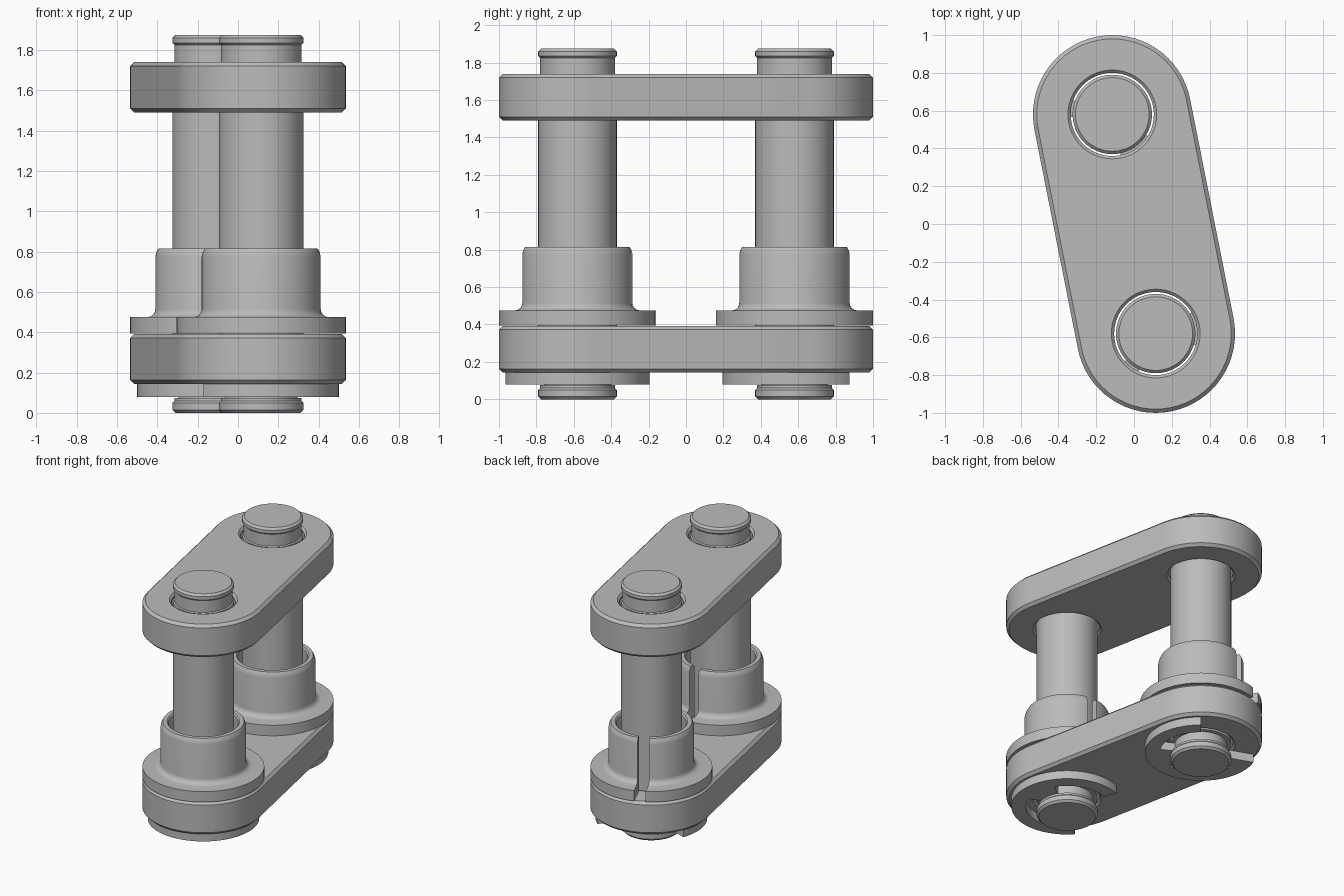
import bpy, bmesh
from math import sin, cos, pi, radians, atan2
from mathutils import Matrix

if "Cube" in bpy.data.objects:
    bpy.data.objects.remove(bpy.data.objects["Cube"], do_unlink=True)

steel = bpy.data.materials.new("grey_steel")
steel.use_nodes = True
GREY = (0.5, 0.5, 0.5, 1)
steel.diffuse_color = GREY
steel.node_tree.nodes["Principled BSDF"].inputs["Base Color"].default_value = GREY

FRONT, BACK = (0.115, -0.58), (-0.115, 0.58)
SEG = 64


def activate(ob):
    bpy.ops.object.select_all(action='DESELECT')
    ob.select_set(True)
    bpy.context.view_layer.objects.active = ob


def make(name, bm):
    bmesh.ops.recalc_face_normals(bm, faces=bm.faces)
    me = bpy.data.meshes.new(name)
    bm.to_mesh(me)
    bm.free()
    ob = bpy.data.objects.new(name, me)
    bpy.context.collection.objects.link(ob)
    me.materials.append(steel)
    return ob


def smooth(ob):
    activate(ob)
    bpy.ops.object.shade_smooth_by_angle(angle=radians(30))


def lathe(name, profile, centre, closed=False):
    """Revolve (radius, z) points; open profiles are capped at both ends."""
    bm = bmesh.new()
    rings = [[bm.verts.new((centre[0] + r * cos(2 * pi * i / SEG),
                            centre[1] + r * sin(2 * pi * i / SEG), z))
              for i in range(SEG)] for r, z in profile]
    pairs = list(zip(rings, rings[1:]))
    if closed:
        pairs.append((rings[-1], rings[0]))
    else:
        bm.faces.new(rings[0])
        bm.faces.new(rings[-1])
    for a, b in pairs:
        for i in range(SEG):
            j = (i + 1) % SEG
            bm.faces.new((a[i], a[j], b[j], b[i]))
    return make(name, bm)


def prism(name, points, z0, z1):
    bm = bmesh.new()
    face = bm.faces.new([bm.verts.new((x, y, z0)) for x, y in points])
    new = bmesh.ops.extrude_face_region(bm, geom=[face])["geom"]
    bmesh.ops.translate(bm, vec=(0, 0, z1 - z0),
                        verts=[v for v in new if isinstance(v, bmesh.types.BMVert)])
    return make(name, bm)


def cut(ob, cutter):
    cutter.hide_render = True
    mod = ob.modifiers.new("cut", 'BOOLEAN')
    mod.operation, mod.solver, mod.object = 'DIFFERENCE', 'EXACT', cutter
    activate(ob)
    bpy.ops.object.modifier_apply(modifier=mod.name)
    bpy.data.objects.remove(cutter, do_unlink=True)


def link_plate(name, z0, z1):
    # Rounded link outline with chamfered rims and two countersunk holes
    axis = atan2(FRONT[1], FRONT[0])
    pts = []
    for c, start in ((FRONT, axis - pi / 2), (BACK, axis + pi / 2)):
        for i in range(33):
            a = start + pi * i / 32
            pts.append((c[0] + 0.409 * cos(a) + 0.011 * cos(a),
                        c[1] + 0.42 * sin(a)))
    ob = prism(name, pts, z0, z1)
    bev = ob.modifiers.new("chamfer", 'BEVEL')
    bev.width, bev.segments, bev.limit_method = 0.02, 1, 'ANGLE'
    bev.angle_limit = radians(60)
    activate(ob)
    bpy.ops.object.modifier_apply(modifier=bev.name)
    for c in (FRONT, BACK):
        cut(ob, lathe("hole_cutter", [(0.245, z0 - 0.01), (0.22, z0 + 0.015),
                                      (0.22, z1 - 0.015), (0.245, z1 + 0.01)], c))
    smooth(ob)


def pin(name, c):
    # Shaft with a retaining groove near each end
    smooth(lathe(name, [(0.195, 0), (0.21, 0.015), (0.21, 0.05), (0.2, 0.06),
                        (0.2, 0.075), (0.18, 0.075), (0.18, 0.145), (0.21, 0.145),
                        (0.21, 1.73), (0.2, 1.735), (0.2, 1.825), (0.21, 1.835),
                        (0.21, 1.86), (0.195, 1.875)], c))


def bushing(name, c, slit_angle):
    # Flanged sleeve with a filleted foot, rounded lip and one slit
    fillet = [(0.335 - 0.04 * sin(t * pi / 8), 0.515 - 0.04 * cos(t * pi / 8))
              for t in range(5)]
    prof = [(0.24, 0.395), (0.42, 0.395), (0.42, 0.475)] + fillet + [
        (0.295, 0.775), (0.29, 0.797), (0.28, 0.815), (0.25, 0.815), (0.24, 0.805)]
    ob = lathe(name, prof, c, closed=True)
    bm = bmesh.new()
    bmesh.ops.create_cube(bm, size=1)
    bm.transform(Matrix.Translation((c[0], c[1], 0.6))
                 @ Matrix.Rotation(radians(slit_angle), 4, 'Z')
                 @ Matrix.Translation((0.35, 0, 0))
                 @ Matrix.Diagonal((0.4, 0.08, 1, 1)))
    cut(ob, make("slit_cutter", bm))
    smooth(ob)


def clip(name, c, opening):
    # Open retaining ring with three inward teeth
    def inner(a):
        return 0.18 if a < 58 or 155 < a < 205 or a > 302 else 0.285
    steps = [35 + 2.5 * i for i in range(101)]
    outline = [(0.385, a) for a in steps] + [(inner(a), a) for a in reversed(steps)]
    pts = [(c[0] + r * cos(radians(a + opening)), c[1] + r * sin(radians(a + opening)))
           for r, a in outline]
    smooth(prism(name, pts, 0.08, 0.143))


link_plate("lower_link_plate", 0.143, 0.392)
link_plate("upper_link_plate", 1.49, 1.74)
for label, centre, slit, opening in (("front", FRONT, 86, 187), ("back", BACK, 114, 125)):
    pin(label + "_pin", centre)
    bushing(label + "_bushing", centre, slit)
    clip(label + "_retaining_clip", centre, opening)
